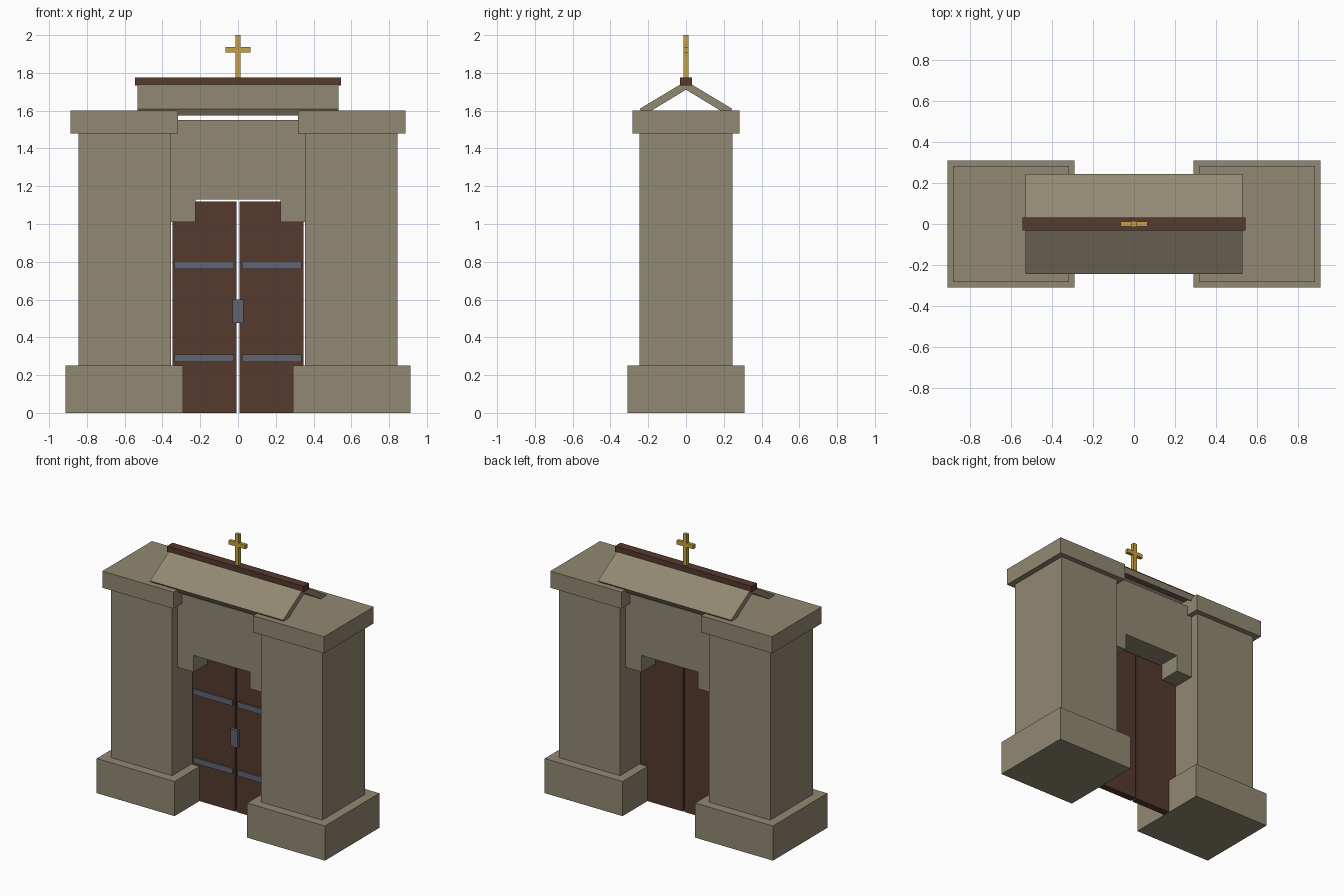
import bpy

if "Cube" in bpy.data.objects:
    bpy.data.objects.remove(bpy.data.objects["Cube"])


def material(name, rgb):
    m = bpy.data.materials.new(name)
    m.diffuse_color = (*rgb, 1)
    m.use_nodes = True
    m.node_tree.nodes["Principled BSDF"].inputs["Base Color"].default_value = m.diffuse_color
    return m


STONE = material("stone", (0.285, 0.25, 0.17))
WOOD = material("dark wood", (0.092, 0.042, 0.027))
IRON = material("iron", (0.125, 0.125, 0.165))
GOLD = material("gold", (0.58, 0.36, 0.055))


def add_mesh(name, verts, faces, mat):
    me = bpy.data.meshes.new(name)
    me.from_pydata(verts, [], faces)
    me.materials.append(mat)
    ob = bpy.data.objects.new(name, me)
    bpy.context.collection.objects.link(ob)
    return ob


def prism(name, profile, x0, x1, mat):
    """Extrude a counter-clockwise (y, z) profile from x0 to x1."""
    n = len(profile)
    verts = [(x, y, z) for x in (x0, x1) for y, z in profile]
    faces = [tuple(reversed(range(n))), tuple(range(n, 2 * n))]
    faces += [(i, (i + 1) % n, n + (i + 1) % n, n + i) for i in range(n)]
    return add_mesh(name, verts, faces, mat)


def box(name, x, y, z, mat):
    return prism(name, [(y[0], z[0]), (y[1], z[0]), (y[1], z[1]), (y[0], z[1])],
                 x[0], x[1], mat)


def pair(name, x, y, z, mat):
    """A box on the right and its mirror on the left."""
    box("right_" + name, x, y, z, mat)
    box("left_" + name, (-x[1], -x[0]), y, z, mat)


# Stone pillars
pair("plinth", (0.29, 0.912), (-0.31, 0.31), (0, 0.25), STONE)
pair("pillar", (0.355, 0.845), (-0.245, 0.245), (0.25, 1.48), STONE)
pair("capital", (0.318, 0.886), (-0.283, 0.283), (1.48, 1.60), STONE)

# Lintel and corbels
box("lintel", (-0.358, 0.358), (-0.185, 0.185), (1.13, 1.55), STONE)
pair("corbel", (0.225, 0.358), (-0.185, 0.185), (1.01, 1.13), STONE)

# Double door with iron straps and lock on the front only
pair("door", (0.007, 0.348), (-0.025, 0.025), (0, 1.12), WOOD)
pair("lower_strap", (0.02, 0.335), (-0.037, -0.025), (0.27, 0.31), IRON)
pair("upper_strap", (0.02, 0.335), (-0.037, -0.025), (0.763, 0.803), IRON)
box("lock", (-0.029, 0.029), (-0.047, -0.022), (0.475, 0.60), IRON)

# Open gabled roof of two sloping slabs
slab = [(0.224, 1.575), (0.245, 1.61), (0, 1.757), (0, 1.711)]
prism("back_roof_slab", slab, -0.532, 0.532, STONE)
prism("front_roof_slab", [(-y, z) for y, z in reversed(slab)], -0.532, 0.532, STONE)
box("ridge_beam", (-0.545, 0.545), (-0.031, 0.031), (1.733, 1.776), WOOD)

# Cross on the ridge
box("cross_post", (-0.014, 0.014), (-0.0135, 0.0135), (1.77, 2.0), GOLD)
box("cross_arm", (-0.066, 0.066), (-0.0125, 0.0125), (1.909, 1.938), GOLD)
